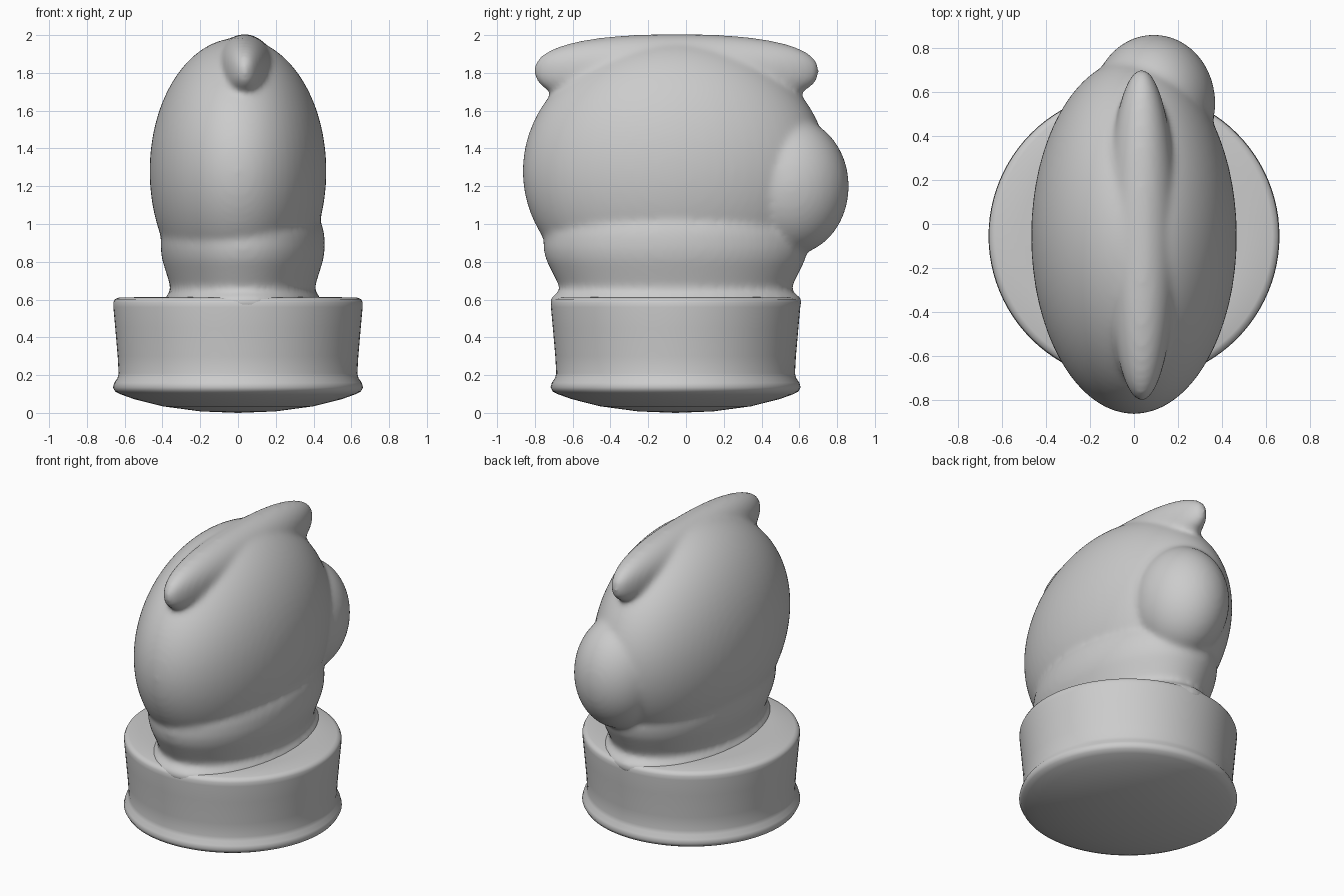
import bpy, bmesh, math

if "Cube" in bpy.data.objects:
    bpy.data.objects.remove(bpy.data.objects["Cube"])

grey = bpy.data.materials.new("plain grey")
grey.diffuse_color = (0.6, 0.6, 0.6, 1)
grey.use_nodes = True
grey.node_tree.nodes["Principled BSDF"].inputs["Base Color"].default_value = grey.diffuse_color


def finish(name, bm):
    bmesh.ops.recalc_face_normals(bm, faces=bm.faces)
    mesh = bpy.data.meshes.new(name)
    bm.to_mesh(mesh)
    bm.free()
    mesh.materials.append(grey)
    mesh.shade_smooth()
    ob = bpy.data.objects.new(name, mesh)
    bpy.context.collection.objects.link(ob)
    return ob


def add_blob(bm, centre, radii, power=2.0):
    """Ellipsoid, squared off a little in the y-z plane when power > 2."""
    verts = bmesh.ops.create_uvsphere(bm, u_segments=64, v_segments=40, radius=1)["verts"]
    for v in verts:
        x, y, z = v.co
        flat = math.hypot(y, z)
        if flat > 1e-6:
            k = flat / (abs(y) ** power + abs(z) ** power) ** (1 / power)
            y, z = y * k, z * k
        v.co = [c + r * p for c, r, p in zip(centre, radii, (x, y, z))]


def add_lathe(bm, profile, centre, sx=1, sy=1, n=96):
    """Closed turned shape; the profile starts and ends on the axis."""
    rings = []
    for r, z in profile:
        count = n if r else 1
        rings.append([bm.verts.new((centre[0] + sx * r * math.cos(2 * math.pi * i / n),
                                    centre[1] + sy * r * math.sin(2 * math.pi * i / n), z))
                      for i in range(count)])
    for a, b in zip(rings, rings[1:]):
        for i in range(n):
            j = (i + 1) % n
            quad = [a[i % len(a)], a[j % len(a)], b[j % len(b)], b[i % len(b)]]
            bm.faces.new(list(dict.fromkeys(quad)))


# Round base with a domed underside and a flared foot
bm = bmesh.new()
add_lathe(bm, [(0, 0), (0.2, 0.008), (0.4, 0.035), (0.55, 0.073), (0.62, 0.098),
               (0.65, 0.113), (0.662, 0.135), (0.655, 0.16), (0.638, 0.185), (0.632, 0.21),
               (0.637, 0.3), (0.65, 0.45), (0.66, 0.56), (0.66, 0.585), (0.652, 0.602),
               (0.63, 0.611), (0.5, 0.613), (0, 0.613)], (0, -0.055))
finish("base", bm)

# Body: large egg, waist band, crest along the top and bump on the back
bm = bmesh.new()
add_blob(bm, (0, -0.055, 1.28), (0.468, 0.81, 0.705))
add_lathe(bm, [(0, 0.55), (0.95, 0.55), (0.95, 0.61), (0.88, 0.64), (0.88, 0.67),
               (0.93, 0.74), (0.98, 0.81), (1, 0.87), (0.995, 0.94), (0.97, 0.99),
               (0.9, 1.03), (0.75, 1.06), (0, 1.08)], (0.025, -0.055), 0.435, 0.7)
add_blob(bm, (0.035, -0.05, 1.81), (0.16, 0.755, 0.195), 2.4)
add_blob(bm, (0.09, 0.55, 1.2), (0.28, 0.312, 0.365))
body = finish("body", bm)

# Fuse the body parts and soften the creases between them
remesh = body.modifiers.new("fuse", "REMESH")
remesh.mode = "VOXEL"
remesh.voxel_size = 0.016
remesh.use_smooth_shade = True
soften = body.modifiers.new("soften", "SMOOTH")
soften.factor = 0.5
soften.iterations = 14
